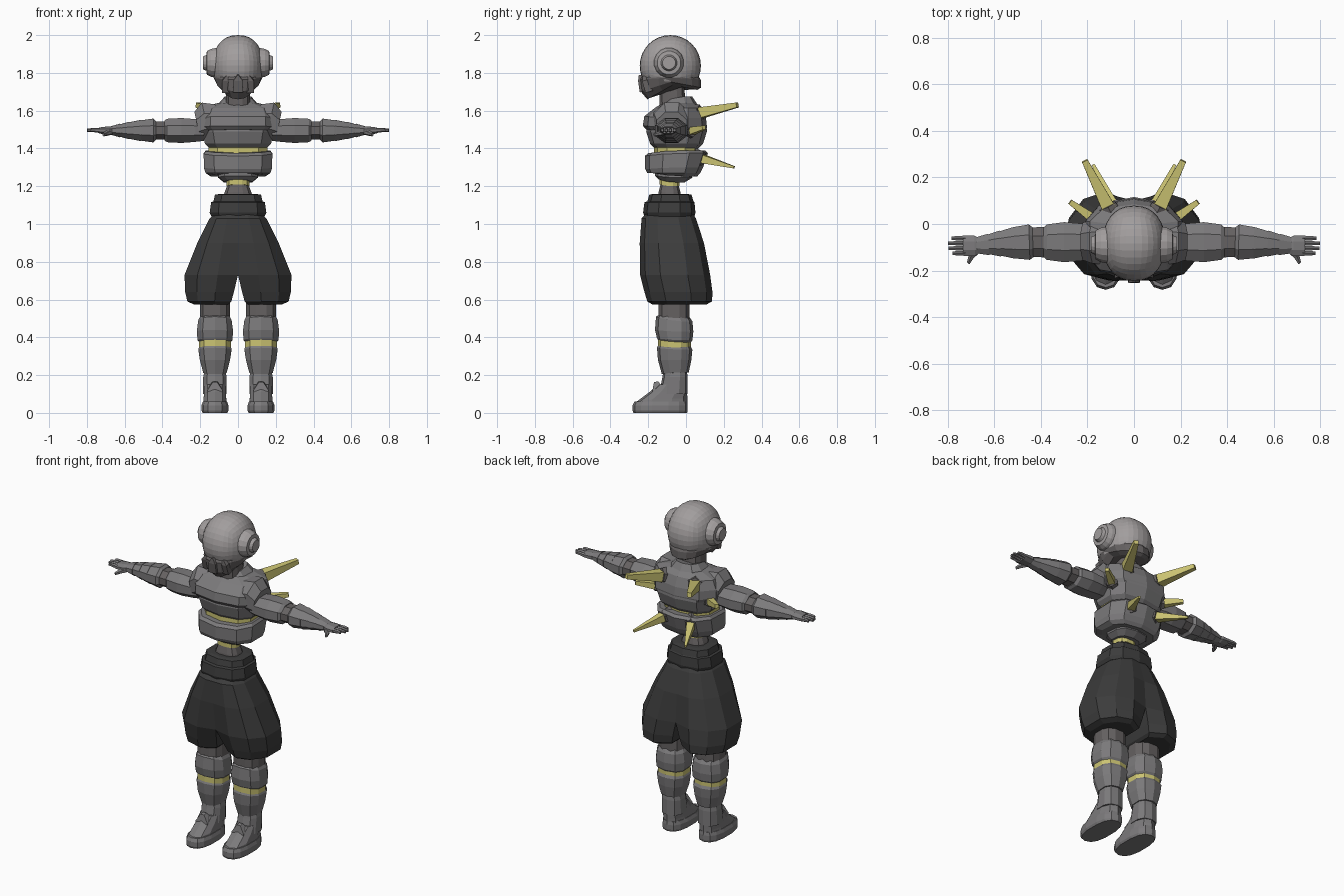
import bpy, bmesh, math
from mathutils import Vector as V


def material(name, r, g, b):
    m = bpy.data.materials.new(name)
    m.diffuse_color = (r, g, b, 1)
    return m


GREY = material("armour_grey", .20, .195, .20)
PALE = material("helmet_grey", .36, .34, .34)
DARK = material("shorts_dark", .045, .045, .045)
SKIN = material("suit_grey", .13, .12, .12)
YELLOW = material("yellow", .60, .55, .17)


def finish(name, bm, mat, mirror=False):
    bmesh.ops.recalc_face_normals(bm, faces=bm.faces)
    me = bpy.data.meshes.new(name)
    bm.to_mesh(me)
    bm.free()
    me.materials.append(mat)
    ob = bpy.data.objects.new(name, me)
    bpy.context.collection.objects.link(ob)
    if mirror:
        ob.modifiers.new("mirror", 'MIRROR')
    return ob


def loft(name, rings, mat, mirror=False):
    bm = bmesh.new()
    vs = [[bm.verts.new(p) for p in r] for r in rings]
    n = len(vs[0])
    for a, b in zip(vs, vs[1:]):
        for i in range(n):
            j = (i + 1) % n
            bm.faces.new((a[i], a[j], b[j], b[i]))
    bm.faces.new(vs[0])
    bm.faces.new(vs[-1])
    return finish(name, bm, mat, mirror)


def stack(name, rows, mat, x=0, n=12, p=.75, mirror=False):
    """Rings along z: rows of (z, half width, y front, y back, front bow)."""
    rings = []
    for z, rx, yf, yb, bow in rows:
        ring = []
        for i in range(n):
            a = 2 * math.pi * (i + .5) / n
            c, s = math.cos(a), math.sin(a)
            f = lambda t: math.copysign(abs(t) ** p, t) / math.cos(math.pi / n) ** p
            ring.append(V((x + rx * f(c), (yf + yb) / 2 + (yb - yf) / 2 * f(s),
                           z + bow * max(0, -s))))
        rings.append(ring)
    return loft(name, rings, mat, mirror)


def tube(name, stations, mat, n=8, mirror=True):
    """Rings along any path: stations of (point, half width, half height)."""
    d = (V(stations[-1][0]) - V(stations[0][0])).normalized()
    up = V((0, 0, 1)) if abs(d.z) < .9 else V((0, 1, 0))
    u = d.cross(up).normalized()
    v = u.cross(d)
    rings = []
    for c, w, h in stations:
        rings.append([])
        for i in range(n):
            a = 2 * math.pi * (i + .5) / n
            k = 1 / math.cos(math.pi / n)
            rings[-1].append(V(c) + u * w * k * math.cos(a) + v * h * k * math.sin(a))
    return loft(name, rings, mat, mirror)


# helmet shell: rounded cube with its underside cut off
bm = bmesh.new()
bmesh.ops.create_cube(bm, size=2)
bmesh.ops.subdivide_edges(bm, edges=bm.edges, cuts=7, use_grid_fill=True)
for v in bm.verts:
    q = V([math.tan(t * math.pi / 4) for t in v.co]).normalized()
    v.co = (.137 * math.copysign(abs(q.x) ** .85, q.x), -.083 + .162 * q.y, 1.838 + .162 * q.z)
bmesh.ops.bisect_plane(bm, geom=bm.verts[:] + bm.edges[:] + bm.faces[:], dist=1e-5,
                       plane_co=(0, 0, 1.755), plane_no=(0, 0, -1), clear_outer=True)
finish("helmet_shell", bm, PALE)

# jaw guard, low at the chin and nape, high at the sides
rings = []
for rx, yf, yb, z, chin, nape in ((.128, -.236, .068, 1.80, .02, .02), (.130, -.247, .078, 1.775, .01, .01),
                                  (.118, -.240, .080, 1.752, .05, .03), (.085, -.205, .06, 1.735, .075, .025)):
    ring = []
    for i in range(16):
        a = 2 * math.pi * i / 16
        s = math.sin(a)
        drop = chin * max(0, -s) + nape * max(0, s)
        ring.append(V((rx * math.cos(a), (yf + yb) / 2 + (yb - yf) / 2 * s, z - drop)))
    rings.append(ring)
loft("jaw_guard", rings, SKIN)
for nm, x, top in (("mouth_tooth_middle", 0, 1.79), ("mouth_tooth_side", .06, 1.785)):
    tube(nm, [((x, -.225 + x * .5, 1.70), .026, .02), ((x, -.24 + x * .35, 1.76), .024, .014),
              ((x, -.24 + x * .35, top), .004, .01)], SKIN, 4, x > 0)
tube("ear_dome", [((.11, -.09, 1.853), .08, .08), ((.142, -.09, 1.853), .074, .074),
                  ((.165, -.09, 1.853), .062, .062), ((.167, -.09, 1.853), .042, .042),
                  ((.185, -.09, 1.853), .034, .034)], PALE, 16)

# neck and collar
stack("neck", [(1.60, .066, -.14, 0, 0), (1.74, .062, -.14, -.01, 0)], SKIN)
stack("collar", [(1.58, .12, -.16, .07, 0), (1.635, .105, -.145, .055, -.02),
                 (1.675, .07, -.12, .03, -.04)], GREY, n=10)

# chest, belly and yellow rings
stack("chest_lower", [(1.40, .15, -.16, .06, 0), (1.425, .175, -.185, .085, 0), (1.49, .19, -.205, .105, 0),
                      (1.55, .19, -.19, .10, 0)], GREY, n=10)
stack("chest_upper", [(1.49, .195, -.205, .10, .01), (1.51, .21, -.222, .105, .01), (1.56, .21, -.215, .10, .01),
                      (1.615, .19, -.16, .08, 0), (1.64, .11, -.12, .05, 0)], GREY, n=10)
tube("shoulder_pad", [((.10, -.075, 1.545), .10, .09), ((.17, -.075, 1.545), .095, .10),
                      ((.215, -.075, 1.52), .08, .075)], GREY, 8)
stack("chest_ring", [(1.365, .155, -.165, .06, 0), (1.415, .155, -.165, .06, 0)], YELLOW, n=10)
stack("belly_armour", [(1.39, .17, -.195, .095, -.015), (1.375, .182, -.212, .11, -.015),
                       (1.30, .18, -.21, .085, -.01), (1.27, .172, -.20, .07, 0),
                       (1.252, .145, -.165, .055, .02)], GREY, n=10)
stack("belly_skirt", [(1.29, .10, -.16, .02, 0), (1.245, .105, -.16, .03, .01),
                      (1.22, .075, -.14, -.01, .015)], GREY, n=10)
stack("waist_ring", [(1.20, .06, -.14, -.035, .01), (1.235, .06, -.14, -.035, .01)], YELLOW)
stack("waist", [(1.12, .085, -.15, -.02, 0), (1.17, .07, -.145, -.03, 0), (1.21, .055, -.135, -.04, 0)], SKIN)

# back spikes with their sockets
for nm, a, b, w1, w2 in (("upper_spike", (.105, .06, 1.585), (.212, .272, 1.63), .03, .013),
                         ("side_spike", (.17, .02, 1.49), (.275, .095, 1.51), .021, .011),
                         ("lower_spike", (.085, .07, 1.35), (.175, .255, 1.30), .024, .006)):
    a, b = V(a), V(b)
    d = (b - a).normalized()
    tube(nm, [(a, w1, w1), (b, w2, w2)], YELLOW, 4)
    tube(nm + "_socket", [(a - d * .06, w1 + .02, w1 + .02), (a + d * .022, w1 + .008, w1 + .008)], SKIN, 6)

# shorts: waistband and one half mirrored
stack("shorts_waistband", [(1.04, .14, -.215, .04, 0), (1.06, .15, -.222, .045, 0), (1.115, .142, -.215, .04, 0),
                           (1.12, .13, -.20, .035, 0), (1.155, .122, -.19, .025, 0), (1.16, .09, -.17, 0, 0)], DARK, n=10)
shape = ((0, 0), (.38, -1), (.76, -.85), (1, -.42), (1, .36), (.76, .82), (.38, 1), (0, 0))
bm = bmesh.new()
rows = []
for z, outer, inner, yf, yb, k in ((1.05, .13, 0, -.215, .04, 1), (1.03, .15, 0, -.235, .052, 1),
                                   (.90, .215, 0, -.245, .095, .97), (.73, .283, 0, -.243, .128, .85),
                                   (.64, .28, .022, -.22, .14, .75), (.59, .268, .035, -.205, .138, .7),
                                   (.575, .235, .05, -.18, .11, .7)):
    row = []
    for i, (sx, sy) in enumerate(shape):
        sy = -k if i == 0 else k if i == 7 else sy
        row.append(bm.verts.new((inner + (outer - inner) * sx, (yf + yb) / 2 + (yb - yf) / 2 * sy, z)))
    rows.append(row)
for r, (a, b) in enumerate(zip(rows, rows[1:])):
    for i in range(8 if r >= 3 else 7):
        j = (i + 1) % 8
        bm.faces.new((a[i], a[j], b[j], b[i]))
bm.faces.new(rows[-1])
finish("shorts", bm, DARK, True)

# legs
LX = .122
leg = lambda name, rows, mat, n=10: stack(name, rows, mat, LX, n, .8, True)
leg("thigh", [(.48, .08, -.145, .018, 0), (.62, .08, -.145, .018, 0)], SKIN, 12)
leg("knee_guard", [(.515, .075, -.145, .01, 0), (.485, .088, -.155, .03, .025), (.43, .096, -.16, .035, .01),
                   (.385, .092, -.15, .03, .01), (.37, .08, -.14, .02, .01)], GREY)
leg("knee_ring", [(.34, .084, -.145, .022, .01), (.38, .084, -.145, .022, .01)], YELLOW)
leg("shin_guard", [(.355, .08, -.14, .02, .01), (.335, .088, -.15, .03, .01), (.28, .08, -.145, .025, 0),
                   (.215, .062, -.125, .012, -.01)], GREY)
leg("boot_shaft", [(.24, .052, -.115, 0, 0), (.19, .062, -.122, .006, 0), (.10, .062, -.14, .006, 0)], GREY)
leg("boot_upper", [(.04, .062, -.268, .002, 0), (.075, .06, -.255, .002, -.015), (.11, .058, -.19, .002, 0),
                   (.15, .056, -.145, 0, 0)], GREY)
leg("boot_sole", [(0, .065, -.275, .003, 0), (.012, .071, -.28, .006, 0), (.04, .071, -.28, .006, 0),
                  (.06, .064, -.27, .003, 0)], GREY, 14)
tube("boot_tongue", [((LX, -.14, .08), .045, .04), ((LX, -.15, .125), .04, .028), ((LX, -.158, .165), .012, .012)],
     GREY, 4)

# arms
AY, AZ = -.078, 1.495
arm = lambda name, rows, mat, n=8: tube(name, [((x, AY + dy, AZ), w, h) for x, dy, w, h in rows], mat, n)
arm("upper_arm_guard", [(.18, 0, .07, .055), (.225, 0, .08, .06), (.30, 0, .086, .066), (.375, 0, .076, .062),
                        (.39, 0, .062, .052)], GREY)
arm("elbow", [(.37, 0, .066, .048), (.47, 0, .062, .048)], SKIN)
arm("forearm_cuff", [(.435, 0, .065, .05), (.45, 0, .076, .063), (.525, -.003, .066, .052)], GREY)
arm("forearm_plate", [(.515, -.003, .068, .056), (.585, -.006, .05, .042)], GREY)
arm("wrist_plate", [(.575, -.006, .056, .046), (.635, -.01, .04, .03)], GREY)
arm("hand_cuff", [(.625, -.01, .046, .036), (.68, -.014, .034, .02)], GREY)
arm("palm", [(.66, -.014, .03, .018), (.685, -.016, .044, .022), (.735, -.016, .044, .016)], GREY)
for i, tip in enumerate((.785, .80, .797, .78)):
    y = -.061 - .0215 * i
    tube(f"finger_{i + 1}", [((.725, y, AZ), .009, .012), ((.765, y, AZ + .003), .009, .01),
                             ((tip, y, AZ + .001), .007, .007)], GREY, 6)
tube("thumb", [((.675, -.115, AZ - .008), .014, .014), ((.70, -.14, AZ - .016), .012, .012),
               ((.712, -.168, AZ - .022), .007, .008)], GREY, 6)
